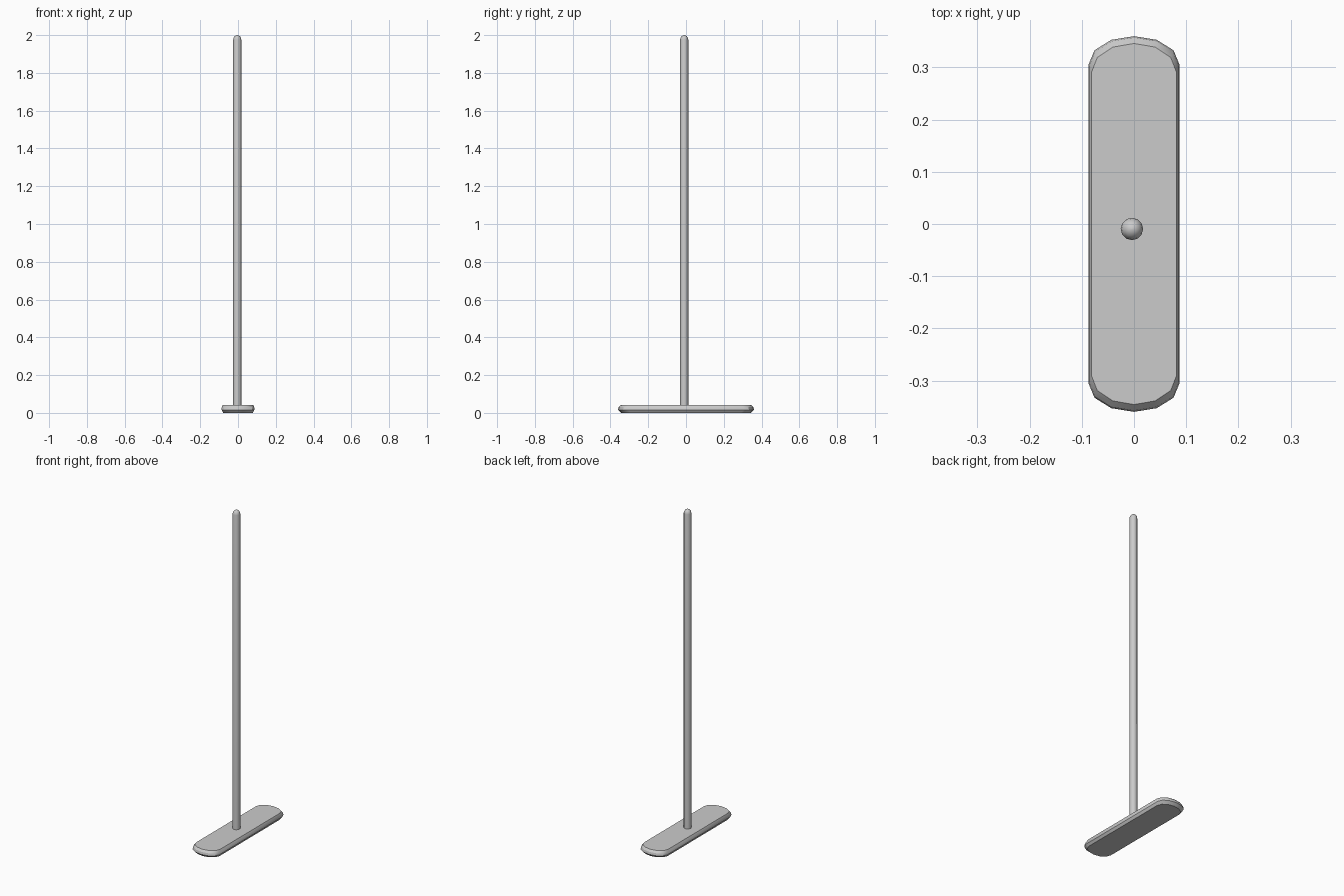
import bpy, bmesh, math

if "Cube" in bpy.data.objects:
    bpy.data.objects.remove(bpy.data.objects["Cube"])


def loft(name, rings, angle):
    """Join equal-length point rings into a closed solid."""
    bm = bmesh.new()
    loops = [[bm.verts.new(p) for p in ring] for ring in rings]
    n = len(loops[0])
    for a, b in zip(loops, loops[1:]):
        for i in range(n):
            j = (i + 1) % n
            bm.faces.new((a[i], a[j], b[j], b[i]))
    bm.faces.new(loops[0][::-1])
    bm.faces.new(loops[-1])
    bmesh.ops.recalc_face_normals(bm, faces=bm.faces)
    mesh = bpy.data.meshes.new(name)
    bm.to_mesh(mesh)
    bm.free()
    ob = bpy.data.objects.new(name, mesh)
    bpy.context.collection.objects.link(ob)
    bpy.ops.object.select_all(action='DESELECT')
    ob.select_set(True)
    bpy.context.view_layer.objects.active = ob
    bpy.ops.object.shade_smooth_by_angle(angle=math.radians(angle))
    return ob


# base plate: slab with softly curved ends and chamfered rims
def plate_ring(z, hx, hy):
    end = [(1, -0.054), (0.87, -0.027), (0.5, -0.007), (0, 0)]
    quarter = [(hx * f, hy + d) for f, d in end]
    half = quarter + [(-x, y) for x, y in quarter[-2::-1]]
    return [(x, y, z) for x, y in half + [(-x, -y) for x, y in half]]


loft("base_plate", [plate_ring(0.004, 0.081, 0.348), plate_ring(0.0, 0.078, 0.344)][::-1]
     + [plate_ring(0.016, 0.087, 0.36), plate_ring(0.03, 0.086, 0.357),
        plate_ring(0.042, 0.081, 0.346)], 30)


# upright pole with rounded tip, set slightly off centre
def pole_ring(z, r):
    return [(-0.004 + r * math.cos(math.tau * i / 12),
             -0.0095 + r * math.sin(math.tau * i / 12), z) for i in range(12)]


R = 0.0215
dome = [pole_ring(1.976 + 0.024 * math.sin(t), R * math.cos(t))
        for t in (math.radians(a) for a in (0, 25, 50, 72, 88))]
loft("pole", [pole_ring(0.03, R)] + dome, 40)
